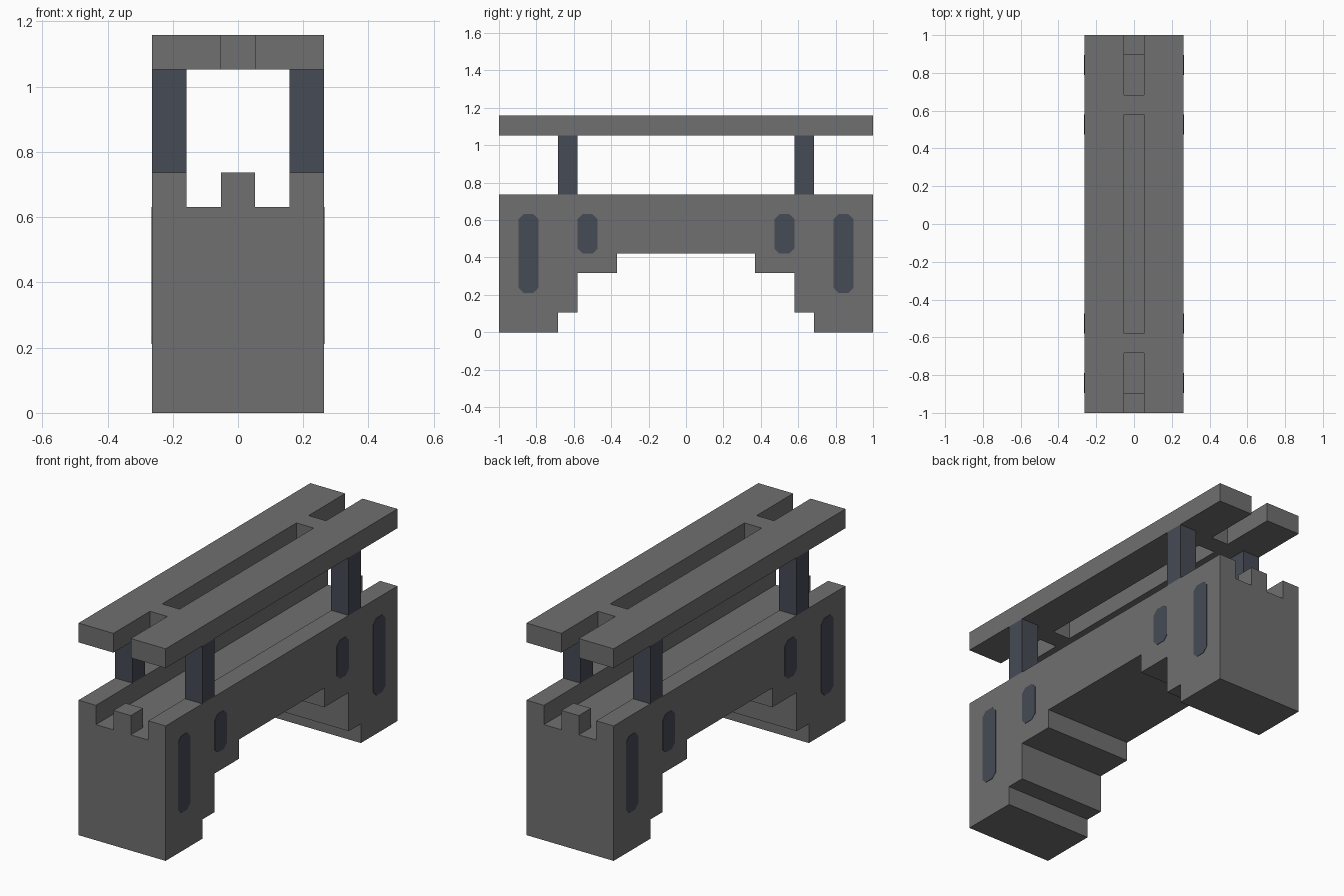
import bpy
import bmesh
from mathutils import Vector

U = 2 / 19  # one building module; the bridge is 19 modules long

cube = bpy.data.objects.get("Cube")
if cube:
    bpy.data.objects.remove(cube, do_unlink=True)


def material(name, color):
    mat = bpy.data.materials.new(name)
    mat.use_nodes = True
    mat.diffuse_color = (*color, 1)
    bsdf = next(n for n in mat.node_tree.nodes if n.type == 'BSDF_PRINCIPLED')
    bsdf.inputs["Base Color"].default_value = (*color, 1)
    bsdf.inputs["Roughness"].default_value = 0.9
    return mat


stone = material("stone grey", (0.162, 0.162, 0.16))
slate = material("slate blue", (0.061, 0.069, 0.089))


def prism(name, outline, axis, low, high, mat):
    """Extrude a flat outline, given in modules, along the x or z axis."""
    def place(a, b, h):
        return Vector((h, a, b) if axis == 'x' else (a, b, h)) * U

    bm = bmesh.new()
    face = bm.faces.new([bm.verts.new(place(a, b, low)) for a, b in outline])
    extruded = bmesh.ops.extrude_face_region(bm, geom=[face])["geom"]
    verts = [g for g in extruded if isinstance(g, bmesh.types.BMVert)]
    bmesh.ops.translate(bm, verts=verts, vec=place(0, 0, high - low))
    bmesh.ops.recalc_face_normals(bm, faces=bm.faces)
    mesh = bpy.data.meshes.new(name)
    bm.to_mesh(mesh)
    bm.free()
    mesh.materials.append(mat)
    obj = bpy.data.objects.new(name, mesh)
    bpy.context.collection.objects.link(obj)
    return obj


def rect(x0, x1, y0, y1):
    return [(x0, y0), (x1, y0), (x1, y1), (x0, y1)]


def cut(obj, cutter):
    """Subtract the cutter for good and discard it."""
    cutter.hide_render = True
    mod = obj.modifiers.new("cut", 'BOOLEAN')
    mod.operation = 'DIFFERENCE'
    mod.solver = 'EXACT'
    mod.object = cutter
    bpy.context.view_layer.objects.active = obj
    bpy.ops.object.modifier_apply(modifier=mod.name)
    bpy.data.objects.remove(cutter, do_unlink=True)


# Bridge body with a stepped arch underneath
half = [(9.5, 7), (9.5, 0), (6.5, 0), (6.5, 1), (5.5, 1),
        (5.5, 3), (3.5, 3), (3.5, 4)]
body = prism("bridge_body", half + [(-y, z) for y, z in reversed(half)],
             'x', -2.5, 2.5, stone)

# Sunken walkway that leaves a stub in the middle of each end
end = [(-1.5, 10), (-0.5, 10), (-0.5, 8.5), (0.5, 8.5), (0.5, 10), (1.5, 10)]
walkway = end + [(x, -y) for x, y in reversed(end)]
cut(body, prism("walkway_cutter", walkway, 'z', 6, 8, stone))

# Flat roof with a long central slot and an open slot at each end
roof = prism("roof", rect(-2.5, 2.5, -9.5, 9.5), 'z', 10, 11, stone)
for y0, y1 in ((-10, -6.5), (-5.5, 5.5), (6.5, 10)):
    cut(roof, prism("slot_cutter", rect(-0.5, 0.5, y0, y1), 'z', 9, 12, stone))

# Posts and painted windows, repeated on both sides and at both ends
c = 0.25
for sx, side in ((1, "left"), (-1, "right")):
    for sy, where in ((-1, "front"), (1, "back")):
        prism(f"post_{where}_{side}",
              rect(*sorted((1.5 * sx, 2.5 * sx)), *sorted((5.5 * sy, 6.5 * sy))),
              'z', 7, 10, slate)
        for kind, y, bottom in (("tall", 8, 2), ("short", 5, 4)):
            a, b = y * sy - 0.5, y * sy + 0.5
            window = [(a + c, bottom), (b - c, bottom), (b, bottom + c),
                      (b, 6 - c), (b - c, 6), (a + c, 6),
                      (a, 6 - c), (a, bottom + c)]
            prism(f"{kind}_window_{where}_{side}", window, 'x',
                  sx * 2.49, sx * 2.52, slate)
